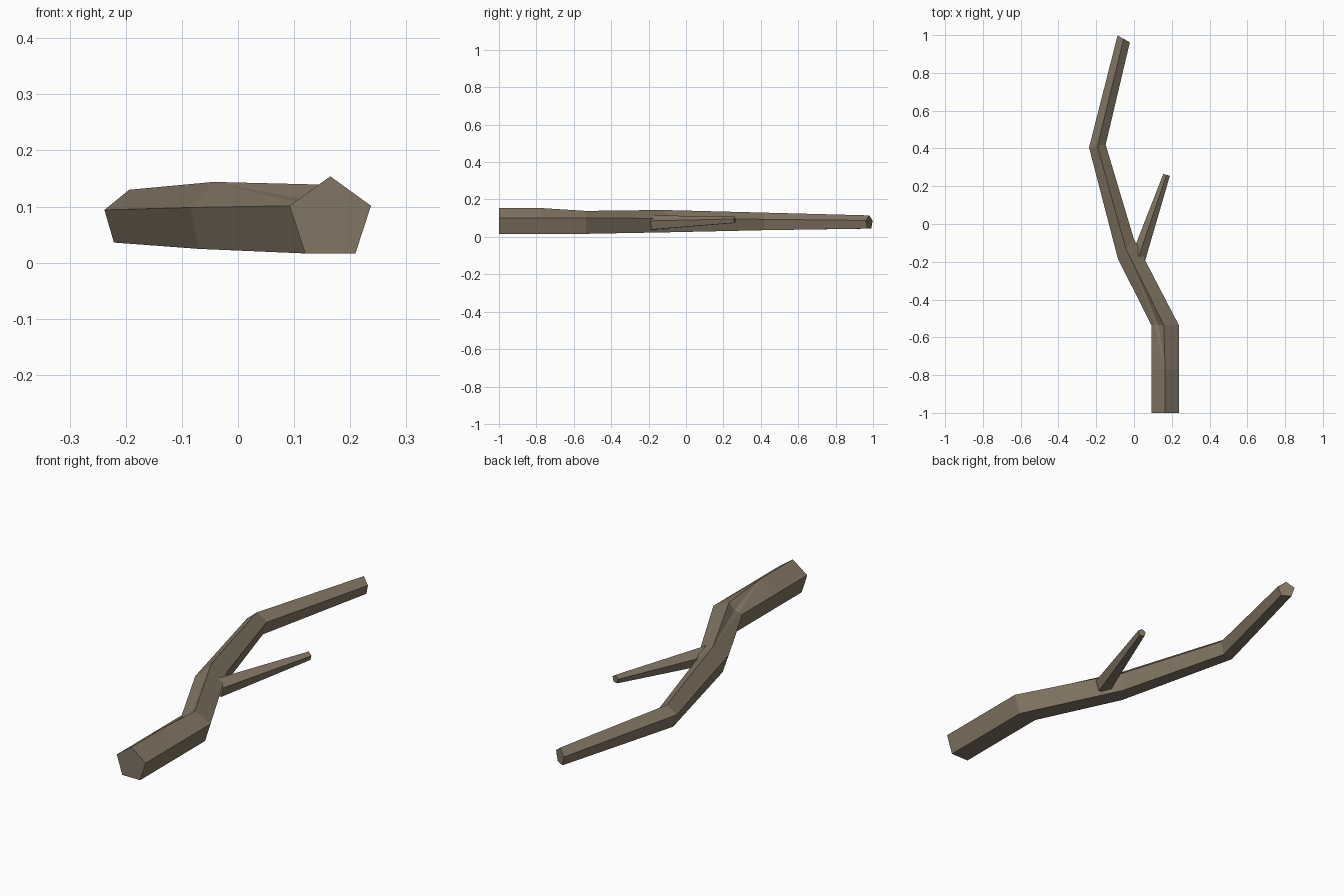
import bpy, bmesh, math
from mathutils import Vector

cube = bpy.data.objects.get("Cube")
if cube:
    bpy.data.objects.remove(cube, do_unlink=True)

bark = bpy.data.materials.new("brown_bark")
bark.use_nodes = True
color = (0.225, 0.18, 0.125, 1)
bark.diffuse_color = color
bsdf = next(n for n in bark.node_tree.nodes if n.type == 'BSDF_PRINCIPLED')
bsdf.inputs["Base Color"].default_value = color
bsdf.inputs["Roughness"].default_value = 0.9


def pentagon(left, right, z, r):
    """Ring with a flat top and a point below, spanning two plan points."""
    left, right = Vector(left), Vector(right)
    mid, half = (left + right) / 2, (right - left) / 2
    ring = []
    for k in range(5):  # left, top left, top right, right, bottom
        a = math.radians(162 - 72 * k)
        p = mid + half * (math.cos(a) / math.cos(math.radians(18)))
        ring.append(Vector((p.x, p.y, z + r * math.sin(a))))
    return ring


def loft(name, rings):
    """Skin matching rings, cap both ends, merge coincident corners."""
    bm = bmesh.new()
    loops = [[bm.verts.new(p) for p in ring] for ring in rings]
    n = len(loops[0])
    for a, b in zip(loops, loops[1:]):
        for i in range(n):
            j = (i + 1) % n
            bm.faces.new((a[i], a[j], b[j], b[i]))
    bm.faces.new(loops[0])
    bm.faces.new(loops[-1])
    bmesh.ops.remove_doubles(bm, verts=bm.verts, dist=0.0005)
    bmesh.ops.recalc_face_normals(bm, faces=bm.faces)
    mesh = bpy.data.meshes.new(name)
    bm.to_mesh(mesh)
    bm.free()
    mesh.materials.append(bark)
    obj = bpy.data.objects.new(name, mesh)
    bpy.context.collection.objects.link(obj)
    return obj


# Main branch: the top left corner is tripled so it can open into a notch
stations = [
    pentagon((0.092, -1.0), (0.237, -1.0), 0.078, 0.076),
    pentagon((0.092, -0.77), (0.237, -0.77), 0.078, 0.076),
    pentagon((0.092, -0.535), (0.237, -0.535), 0.078, 0.076),
    pentagon((-0.085, -0.185), (-0.002, -0.075), 0.078, 0.066),
    pentagon((-0.238, 0.405), (-0.15, 0.42), 0.078, 0.052),
    pentagon((-0.087, 0.998), (-0.022, 0.962), 0.076, 0.039),
]
rings = [[r[0], r[1], r[1], r[1], r[2], r[3], r[4]] for r in stations]

# Notch carved into the inside of the first bend
rings[2][1:4] = [Vector((0.11, -0.535, 0.106)),
                 Vector((0.13, -0.535, 0.111)),
                 Vector((0.158, -0.535, 0.139))]
loft("main_branch", rings)

# Side twig growing out of the second bend
loft("side_twig", [
    pentagon((-0.015, -0.17), (0.06, -0.19), 0.073, 0.042),
    pentagon((0.155, 0.265), (0.19, 0.255), 0.09, 0.019),
])
